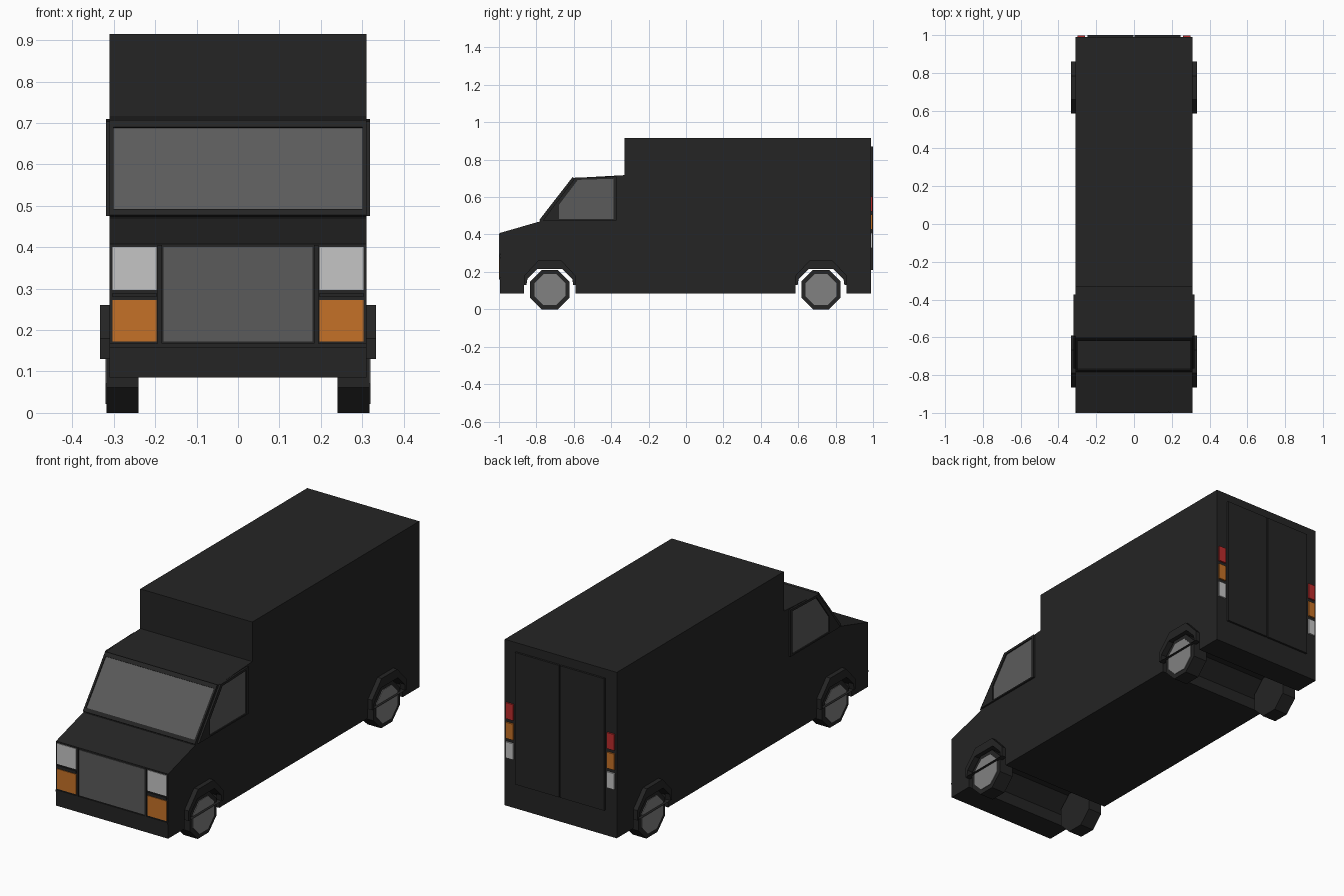
import bpy, bmesh, math
from mathutils import Vector

if "Cube" in bpy.data.objects:
    bpy.data.objects.remove(bpy.data.objects["Cube"], do_unlink=True)


def material(name, r, g, b):
    m = bpy.data.materials.new(name)
    m.use_nodes = True
    m.diffuse_color = (r, g, b, 1)
    m.node_tree.nodes["Principled BSDF"].inputs["Base Color"].default_value = (r, g, b, 1)
    return m


DARK = material("charcoal paint", 0.018, 0.018, 0.018)
GLASS = material("grey glass", 0.105, 0.105, 0.105)
HUB = material("hub grey", 0.22, 0.22, 0.22)
LAMP = material("lamp white", 0.56, 0.56, 0.56)
AMBER = material("amber", 0.56, 0.165, 0.02)
RED = material("red", 0.5, 0.025, 0.025)


def finish(name, bm, mat):
    bmesh.ops.recalc_face_normals(bm, faces=bm.faces[:])
    mesh = bpy.data.meshes.new(name)
    bm.to_mesh(mesh)
    bm.free()
    mesh.materials.append(mat)
    ob = bpy.data.objects.new(name, mesh)
    bpy.context.collection.objects.link(ob)
    return ob


def solid(name, points, push, mat):
    """Flat outline pushed along a vector into a closed solid."""
    bm = bmesh.new()
    face = bm.faces.new([bm.verts.new(p) for p in points])
    out = bmesh.ops.extrude_face_region(bm, geom=[face], use_keep_orig=True)
    moved = [v for v in out["geom"] if isinstance(v, bmesh.types.BMVert)]
    bmesh.ops.translate(bm, verts=moved, vec=push)
    return finish(name, bm, mat)


def ring(name, outer, inner, push, mat):
    """Frame between two matching outlines, pushed along a vector."""
    bm = bmesh.new()
    n, push = len(outer), Vector(push)
    loops = [[bm.verts.new(Vector(p) + off) for p in loop]
             for loop, off in ((outer, Vector()), (inner, Vector()), (inner, push), (outer, push))]
    for k in range(4):
        a, b = loops[k], loops[(k + 1) % 4]
        for i in range(n):
            j = (i + 1) % n
            bm.faces.new((a[i], a[j], b[j], b[i]))
    return finish(name, bm, mat)


def side(x, outline):
    return [(x, y, z) for y, z in outline]


def box(name, x0, x1, y0, y1, z0, z1, mat):
    return solid(name, [(x0, y0, z0), (x1, y0, z0), (x1, y0, z1), (x0, y0, z1)], (0, y1 - y0, 0), mat)


W, FRONT, BACK, FLOOR = 0.31, -0.995, 0.99, 0.085
AXLES = {"front": -0.728, "rear": 0.722}

# Body shell, with wheel arches running across the full width
arch = [(-0.137, FLOOR), (-0.137, 0.145), (-0.067, 0.215), (0.067, 0.215), (0.137, 0.145), (0.137, FLOOR)]
profile = [(FRONT, FLOOR)]
for y in AXLES.values():
    profile += [(y + dy, z) for dy, z in arch]
profile += [(BACK, FLOOR), (BACK, 0.915), (-0.33, 0.915), (-0.33, 0.717),
            (-0.6, 0.702), (-0.78, 0.47), (FRONT, 0.408)]
solid("van_body", side(-W, profile), (2 * W, 0, 0), DARK)

# Windscreen and its raised frame, lying on the sloped front
low, high = Vector((0, -0.78, 0.47)), Vector((0, -0.6, 0.702))
slope = high - low
normal = Vector((0, -slope.z, slope.y)).normalized()


def screen(hw, t0, t1):
    return [low + slope * t + Vector((x, 0, 0)) for x, t in ((-hw, t0), (hw, t0), (hw, t1), (-hw, t1))]


solid("windscreen", screen(0.302, 0.07, 0.94), normal * 0.003, GLASS)
ring("windscreen_frame", screen(W, 0.01, 1.0), screen(0.3, 0.075, 0.93), normal * 0.008, DARK)

# Parts repeated on both sides
pane = [(-0.678, 0.482), (-0.678, 0.56), (-0.578, 0.692), (-0.388, 0.698), (-0.388, 0.482)]
pane_edge = [(-0.765, 0.475), (-0.695, 0.568), (-0.592, 0.704), (-0.372, 0.71), (-0.372, 0.475)]
flare_out = [(-0.137, 0.13), (-0.137, 0.18), (-0.062, 0.26), (0.062, 0.26), (0.137, 0.18), (0.137, 0.13)]
flare_in = [(-0.125, 0.13), (-0.12, 0.162), (-0.067, 0.215), (0.067, 0.215), (0.12, 0.162), (0.125, 0.13)]


def octagon(x, y, apothem):
    r = apothem / math.cos(math.pi / 8)
    return [(x, y + r * math.cos(a), 0.105 + r * math.sin(a))
            for a in [math.pi / 8 + k * math.pi / 4 for k in range(8)]]


for label, s in (("left", 1), ("right", -1)):
    solid(label + "_window", side(s * W, pane), (s * 0.003, 0, 0), GLASS)
    ring(label + "_window_frame", side(s * W, pane_edge), side(s * W, pane), (s * 0.009, 0, 0), DARK)
    for end, y in AXLES.items():
        part = end + "_" + label
        ring(part + "_arch_flare", side(s * 0.305, [(y + a, z) for a, z in flare_out]),
             side(s * 0.305, [(y + a, z) for a, z in flare_in]), (s * 0.028, 0, 0), DARK)
        solid(part + "_tyre", octagon(s * 0.24, y, 0.105), (s * 0.077, 0, 0), DARK)
        solid(part + "_hub", octagon(s * 0.31, y, 0.083), (s * 0.01, 0, 0), HUB)

    # Headlamp, indicator and the bars around them
    x0, x1 = sorted((s * 0.197, s * 0.303))
    box(label + "_headlamp", x0, x1, -0.998, FRONT, 0.297, 0.4, LAMP)
    box(label + "_indicator", x0, x1, -0.998, FRONT, 0.172, 0.272, AMBER)
    box(label + "_lamp_divider", x0, x1, -1, FRONT, 0.28, 0.29, DARK)
    x0, x1 = sorted((s * 0.184, s * 0.194))
    box(label + "_grille_bar", x0, x1, -1, FRONT, 0.165, 0.405, DARK)

    # Rear door leaf and stacked tail lamps
    x0, x1 = sorted((s * 0.003, s * 0.247))
    box(label + "_rear_door", x0, x1, BACK, 1, 0.21, 0.87, DARK)
    x0, x1 = sorted((s * 0.26, s * 0.3))
    for k, (lamp, mat) in enumerate((("reversing_lamp", LAMP), ("rear_indicator", AMBER), ("brake_lamp", RED))):
        z = 0.328 + k * 0.098
        box(label + "_" + lamp, x0, x1, BACK, 0.998, z, z + 0.08, mat)

# Grille panel and its sill
box("grille", -0.18, 0.18, -0.998, FRONT, 0.172, 0.4, GLASS)
box("front_sill", -W, W, -1, FRONT, 0.158, 0.167, DARK)
